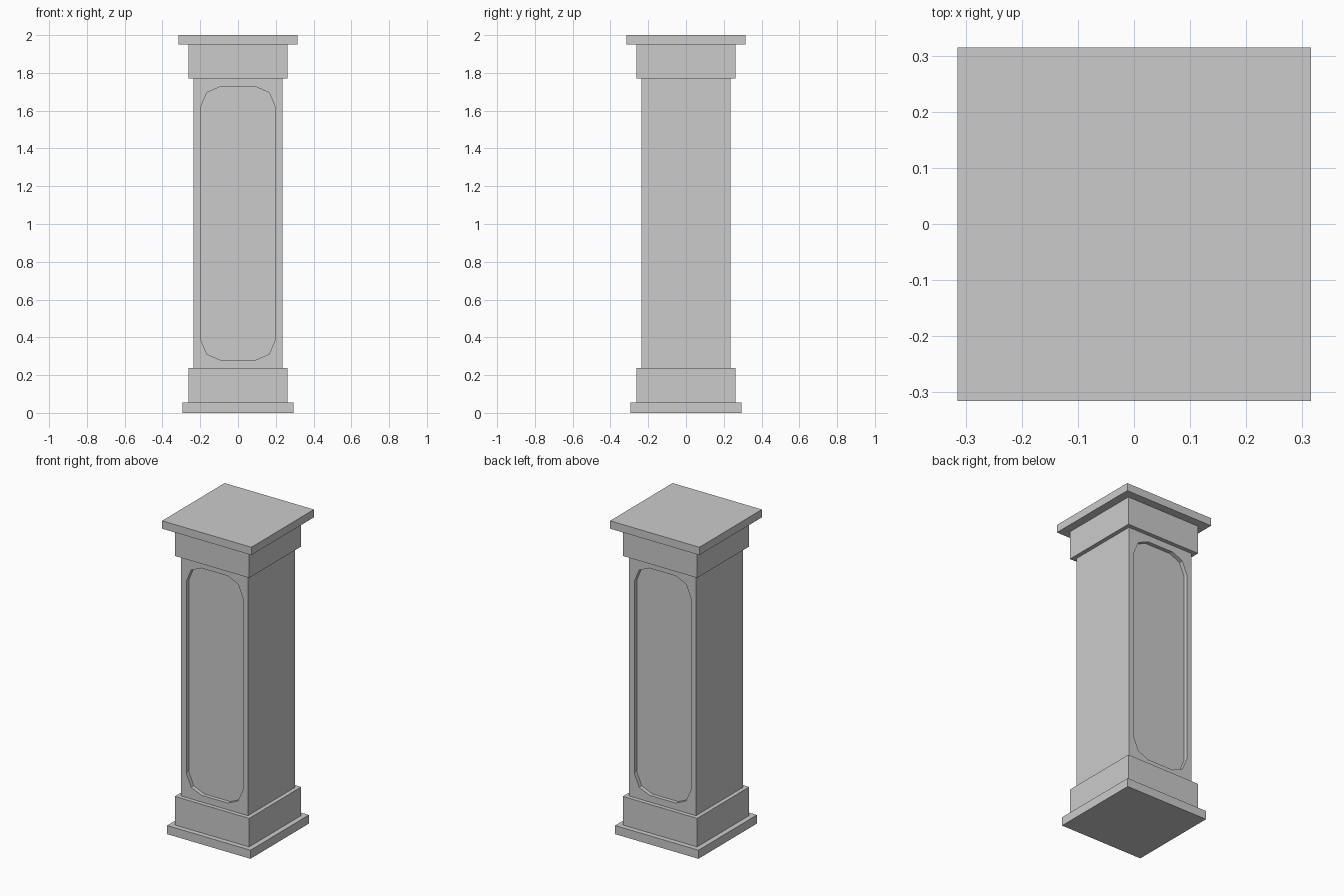
import bpy, bmesh

if "Cube" in bpy.data.objects:
    bpy.data.objects.remove(bpy.data.objects["Cube"])


def add_block(name, half, z0, z1):
    """Square block centred on the axis, from z0 to z1."""
    bpy.ops.mesh.primitive_cube_add(size=1, location=(0, 0, (z0 + z1) / 2))
    ob = bpy.context.object
    ob.name = name
    ob.scale = (2 * half, 2 * half, z1 - z0)
    bpy.ops.object.transform_apply(location=True, rotation=False, scale=True)
    return ob


SHAFT = 0.236
DEPTH = 0.025

# Stacked mouldings
add_block("base_plinth", 0.294, 0.0, 0.055)
add_block("base_block", 0.262, 0.055, 0.237)
shaft = add_block("shaft", SHAFT, 0.237, 1.77)
add_block("capital_block", 0.262, 1.77, 1.95)
add_block("cap_slab", 0.315, 1.95, 2.0)

# Panel outline: one rounded corner mirrored to all four
mid = 1.0035
corner = [(0.199, 0.612), (0.165, 0.692), (0.092, 0.724)]
right = corner[::-1] + [(x, -z) for x, z in corner]
outline = right + [(-x, -z) for x, z in right]

# Cutters for the front and back recesses
bm = bmesh.new()
for side in (-1, 1):
    y0 = side * (SHAFT - DEPTH)
    face = bm.faces.new([bm.verts.new((x, y0, mid + z)) for x, z in outline])
    ext = bmesh.ops.extrude_face_region(bm, geom=[face], use_keep_orig=True)
    moved = [v for v in ext["geom"] if isinstance(v, bmesh.types.BMVert)]
    bmesh.ops.translate(bm, verts=moved, vec=(0, side * 0.1, 0))
bmesh.ops.recalc_face_normals(bm, faces=bm.faces)
mesh = bpy.data.meshes.new("panel_cutter")
bm.to_mesh(mesh)
bm.free()
cutter = bpy.data.objects.new("panel_cutter", mesh)
bpy.context.collection.objects.link(cutter)

# Recess the panels into the shaft
mod = shaft.modifiers.new("panels", 'BOOLEAN')
mod.operation = 'DIFFERENCE'
mod.solver = 'EXACT'
mod.object = cutter
bpy.ops.object.select_all(action='DESELECT')
bpy.context.view_layer.objects.active = shaft
shaft.select_set(True)
bpy.ops.object.modifier_apply(modifier=mod.name)
bpy.data.objects.remove(cutter, do_unlink=True)
